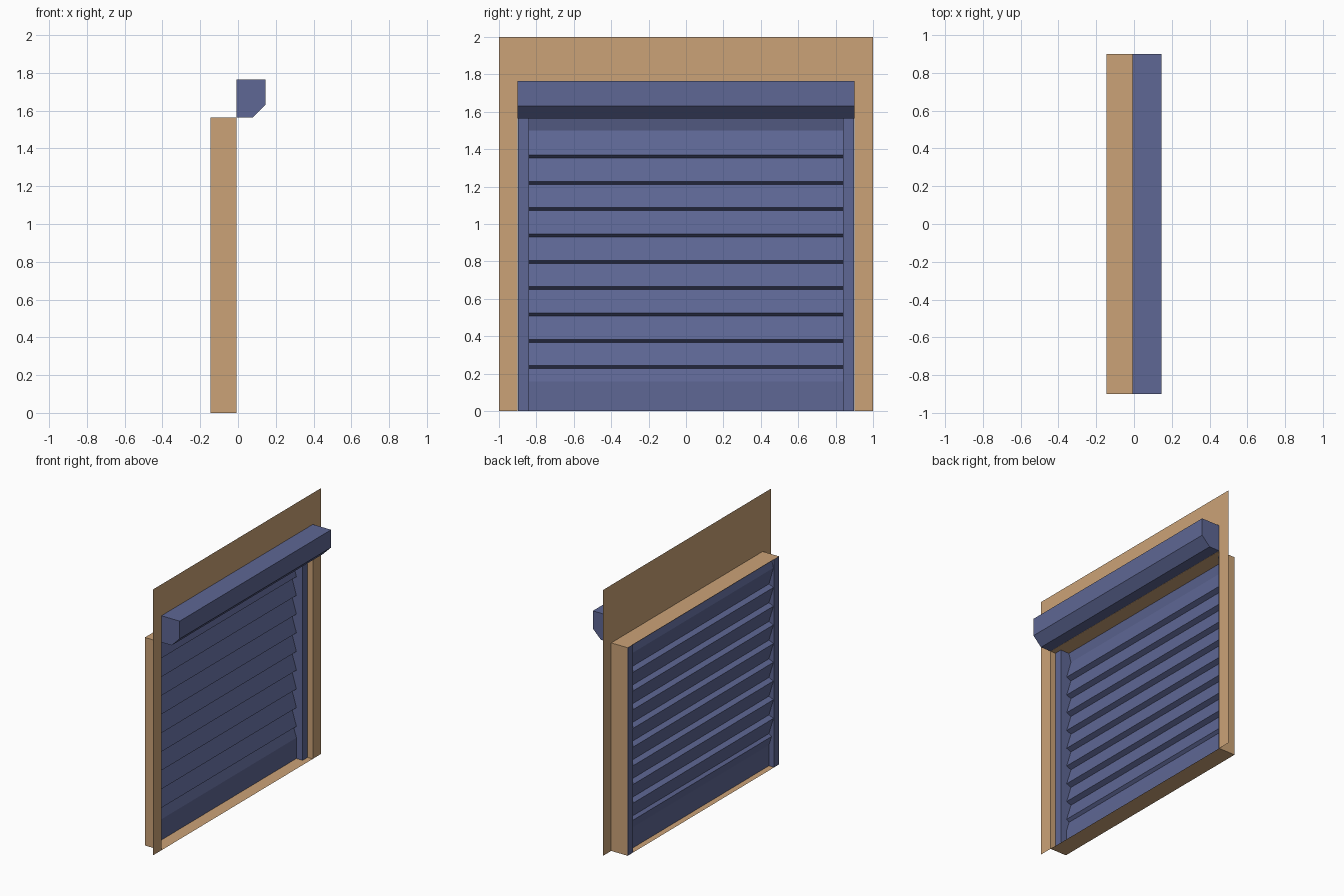
import bpy
import bmesh

cube = bpy.data.objects.get("Cube")
if cube:
    bpy.data.objects.remove(cube, do_unlink=True)


def material(name, rgb):
    mat = bpy.data.materials.new(name)
    mat.use_nodes = True
    mat.diffuse_color = (*rgb, 1)
    mat.node_tree.nodes["Principled BSDF"].inputs["Base Color"].default_value = (*rgb, 1)
    return mat


TAN = material("tan_wall", (0.60, 0.365, 0.185))
BLUE = material("slate_blue", (0.112, 0.135, 0.297))

WALL_X, BACK_X = -0.008, -0.145
HALF, HEAD = 0.9, 1.565        # opening half width and height
RAIL = 0.84                    # inner edge of the guide rails
GAP = 0.001                    # keeps neighbouring faces from coinciding


def finish(name, bm, mat):
    bmesh.ops.recalc_face_normals(bm, faces=bm.faces)
    mesh = bpy.data.meshes.new(name)
    bm.to_mesh(mesh)
    bm.free()
    mesh.materials.append(mat)
    obj = bpy.data.objects.new(name, mesh)
    bpy.context.collection.objects.link(obj)
    return obj


def sweep(name, profile, y0, y1, mat, solid=True):
    """Stretch an (x, z) profile along y; solid closes it and caps the ends."""
    bm = bmesh.new()
    a = [bm.verts.new((x, y0, z)) for x, z in profile]
    b = [bm.verts.new((x, y1, z)) for x, z in profile]
    n = len(profile)
    for i in range(n if solid else n - 1):
        j = (i + 1) % n
        bm.faces.new((a[i], a[j], b[j], b[i]))
    if solid:
        bm.faces.new(a)
        bm.faces.new(b)
    return finish(name, bm, mat)


# Wall sheet with a doorway-shaped opening
bm = bmesh.new()
outline = [(-1, 0), (-1, 2), (1, 2), (1, 0), (HALF, 0), (HALF, HEAD), (-HALF, HEAD), (-HALF, 0)]
bm.faces.new([bm.verts.new((WALL_X, y, z)) for y, z in outline])
finish("wall", bm, TAN)

# Lining of the opening: sill, two jambs and head
bm = bmesh.new()
corners = [(-HALF, 0), (HALF, 0), (HALF, HEAD), (-HALF, HEAD)]
near = [bm.verts.new((WALL_X, y, z)) for y, z in corners]
far = [bm.verts.new((BACK_X, y, z)) for y, z in corners]
for i in range(4):
    j = (i + 1) % 4
    bm.faces.new((near[i], near[j], far[j], far[i]))
finish("opening_lining", bm, TAN)

# Roller housing with chamfered lower edge
sweep("roller_housing",
      [(WALL_X + GAP, HEAD), (0.078, HEAD), (0.145, 1.632), (0.145, 1.765), (WALL_X + GAP, 1.765)],
      -HALF, HALF, BLUE)

# Guide rails
rail = [(BACK_X, GAP), (-0.05, GAP), (-0.05, HEAD - GAP), (BACK_X, HEAD - GAP)]
for side, name in ((-1, "right_rail"), (1, "left_rail")):
    sweep(name, rail, side * RAIL, side * (HALF - GAP), BLUE)

# Shutter curtain: flat bottom bar, overlapping slats, tucked top
OUT, IN = -0.102, -0.14
curtain = [(OUT, GAP), (OUT, 0.157)]
for k in range(9):
    z = 0.235 + k * 0.1407
    curtain += [(IN if k else -0.124, z - 0.008), (OUT, z + 0.008)]
curtain += [(IN, 1.5), (-0.122, HEAD - GAP)]
sweep("shutter_curtain", curtain, -RAIL, RAIL, BLUE, solid=False)
